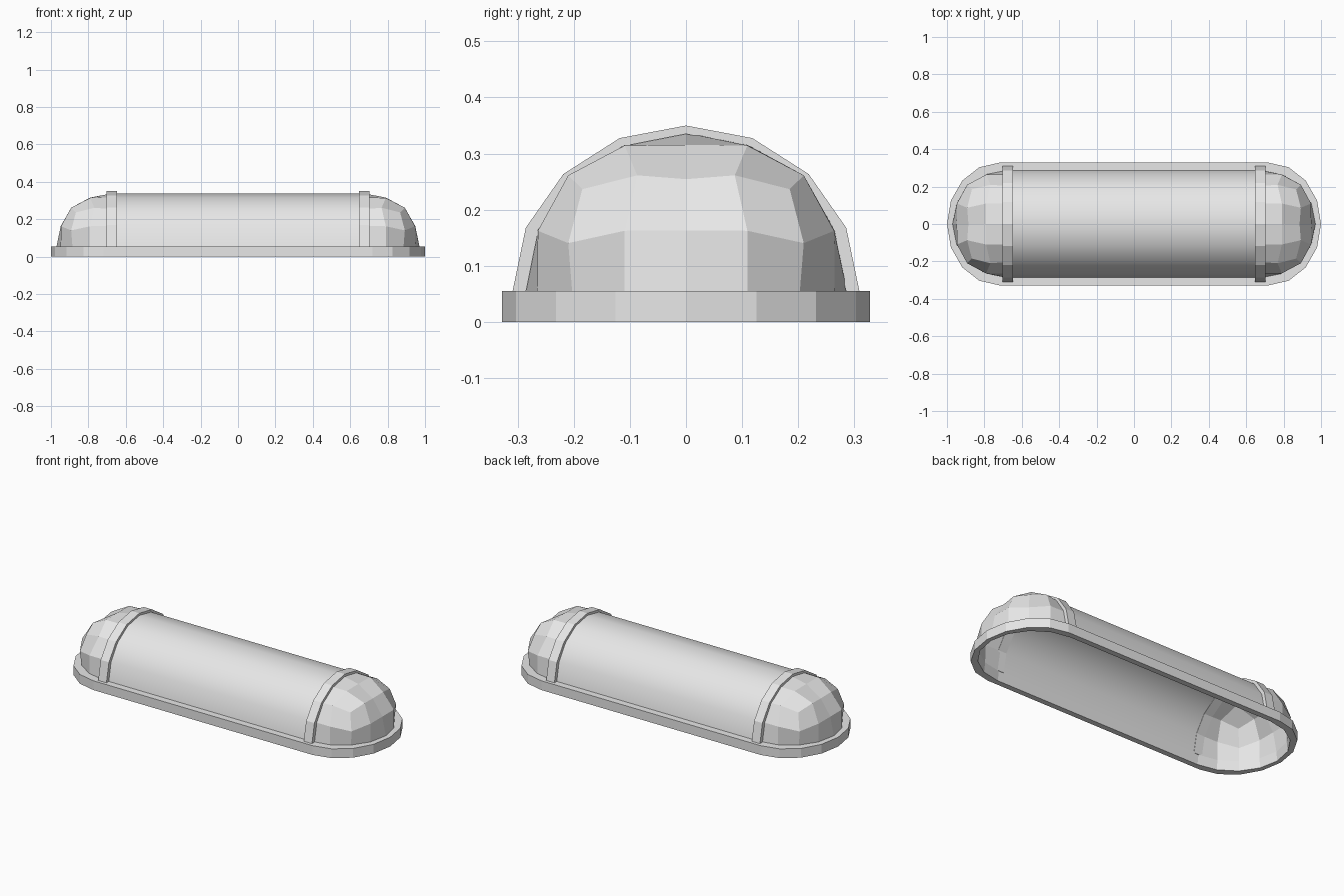
import bpy
import bmesh
from math import pi, sin, cos, tan

if "Cube" in bpy.data.objects:
    bpy.data.objects.remove(bpy.data.objects["Cube"], do_unlink=True)

BASE_Z = 0.055          # top of the rim, where the shell begins
CAP_X = 0.68            # where the rounded ends begin
RX, RY, RZ = 0.29, 0.287, 0.282
SEGMENTS = 8            # segments in every half circle

grey = bpy.data.materials.new("light_grey")
grey.use_nodes = True
colour = (0.8, 0.8, 0.8, 1)
grey.diffuse_color = colour
grey.node_tree.nodes["Principled BSDF"].inputs["Base Color"].default_value = colour


def finish(name, bm, smooth=False, fix_normals=True):
    if fix_normals:
        bmesh.ops.recalc_face_normals(bm, faces=bm.faces)
    mesh = bpy.data.meshes.new(name)
    bm.to_mesh(mesh)
    bm.free()
    mesh.materials.append(grey)
    obj = bpy.data.objects.new(name, mesh)
    bpy.context.collection.objects.link(obj)
    for poly in mesh.polygons:
        poly.use_smooth = smooth
    return obj


def arch(bm, x, ry, rz):
    """Half-ellipse of vertices across the model at one x."""
    steps = [pi * i / SEGMENTS for i in range(SEGMENTS + 1)]
    return [bm.verts.new((x, ry * cos(a), BASE_Z + rz * sin(a))) for a in steps]


def stadium(bm, z, cx, rx, ry):
    """Closed loop with two rounded ends."""
    verts = []
    for side in (1, -1):
        for i in range(SEGMENTS + 1):
            a = -pi / 2 + pi * i / SEGMENTS
            verts.append(bm.verts.new((side * (cx + rx * cos(a)), side * ry * sin(a), z)))
    return verts


def bridge(bm, a, b, closed=False):
    n = len(a)
    for i in range(n if closed else n - 1):
        j = (i + 1) % n
        bm.faces.new((a[i], a[j], b[j], b[i]))


# Rim: hollow raised border around the open underside
bm = bmesh.new()
loops = [stadium(bm, 0, 0.72, 0.28, 0.328),
         stadium(bm, BASE_Z, 0.72, 0.28, 0.328),
         stadium(bm, BASE_Z, CAP_X, RX, RY),
         stadium(bm, 0, CAP_X, 0.295, 0.295)]
for k in range(4):
    bridge(bm, loops[k], loops[(k + 1) % 4], closed=True)
finish("base_rim", bm)

# Body: smooth half cylinder, open below
bm = bmesh.new()
bridge(bm, arch(bm, -CAP_X, RY, RZ), arch(bm, CAP_X, RY, RZ))
bmesh.ops.recalc_face_normals(bm, faces=bm.faces)
if sum(f.normal.z for f in bm.faces) < 0:
    bmesh.ops.reverse_faces(bm, faces=bm.faces)
finish("curved_body", bm, smooth=True, fix_normals=False)

# End caps: faceted quarter spheres with a quad grid
for name, side in (("left_end_cap", 1), ("right_end_cap", -1)):
    bm = bmesh.new()
    bmesh.ops.create_cube(bm, size=2)
    bmesh.ops.subdivide_edges(bm, edges=bm.edges[:], cuts=3, use_grid_fill=True)
    unwanted = [v for v in bm.verts if v.co.z < -0.1 or v.co.x * side < -0.1]
    bmesh.ops.delete(bm, geom=unwanted, context="VERTS")
    for v in bm.verts:
        for axis in range(3):
            v.co[axis] = tan(v.co[axis] * pi / 4)
        p = v.co.normalized()
        p *= 1 + 0.6 * abs(p.x * p.y * p.z)
        v.co = (side * CAP_X + RX * p.x, RY * p.y, BASE_Z + RZ * p.z)
    finish(name, bm, fix_normals=False)

# Straps: raised bands over the ends of the body
for name, x in (("left_strap", 0.675), ("right_strap", -0.675)):
    bm = bmesh.new()
    half = 0.027
    loops = [arch(bm, x - half, 0.309, 0.295), arch(bm, x + half, 0.309, 0.295),
             arch(bm, x + half, RY - 0.002, RZ - 0.002),
             arch(bm, x - half, RY - 0.002, RZ - 0.002)]
    for k in range(4):
        bridge(bm, loops[k], loops[(k + 1) % 4])
    for end in (0, -1):
        bm.faces.new([loop[end] for loop in loops])
    finish(name, bm)
